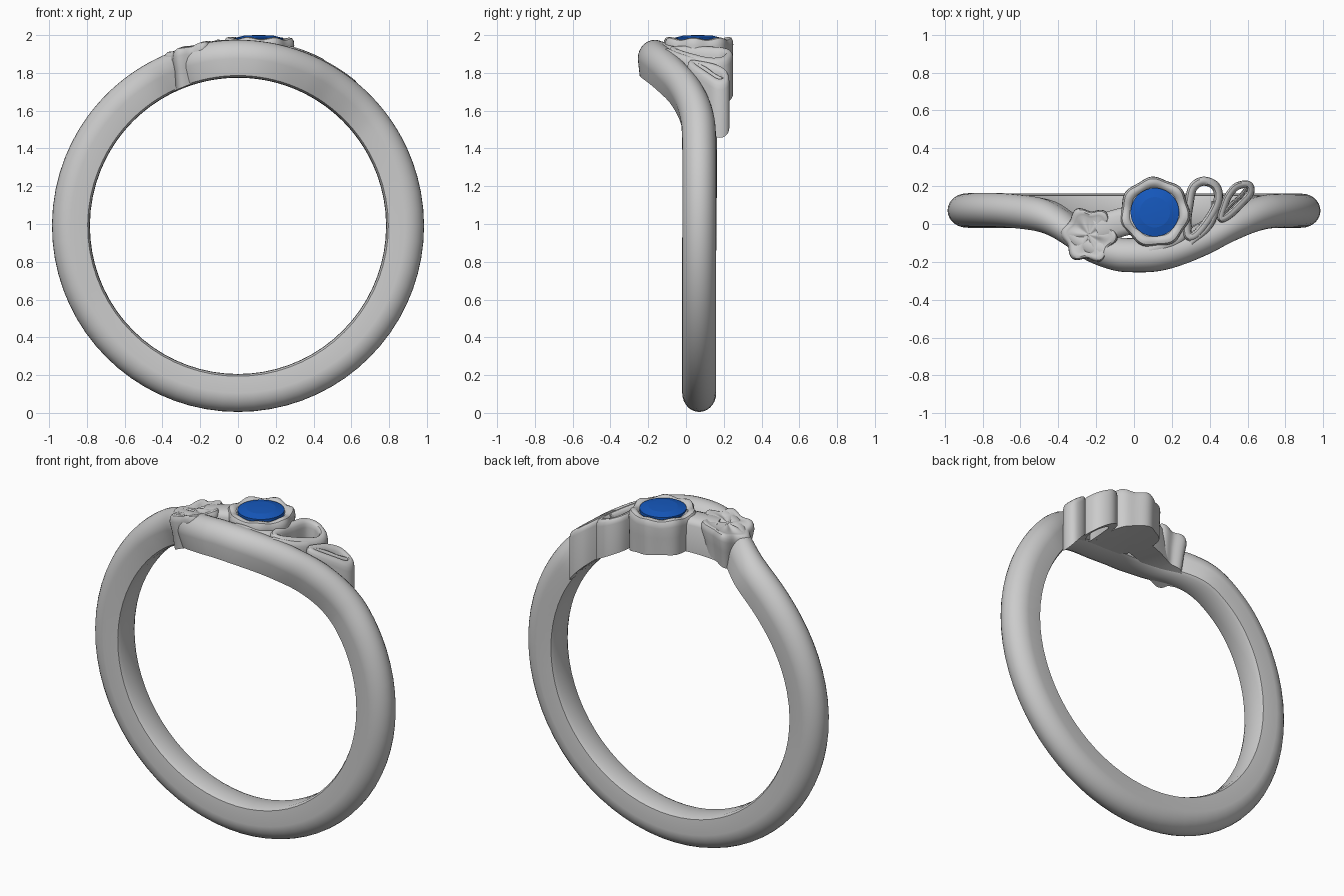
import bpy, bmesh
from math import sin, cos, pi, radians, sqrt
from mathutils import Vector

cube = bpy.data.objects.get("Cube")
if cube:
    bpy.data.objects.remove(cube, do_unlink=True)

CZ, R_IN, R_OUT = 0.99, 0.786, 0.985


def material(name, rgb, rough):
    m = bpy.data.materials.new(name)
    m.use_nodes = True
    m.diffuse_color = (*rgb, 1)
    b = m.node_tree.nodes["Principled BSDF"]
    b.inputs["Base Color"].default_value = (*rgb, 1)
    b.inputs["Roughness"].default_value = rough
    return m


silver = material("silver", (0.6, 0.6, 0.6), 0.4)
blue = material("sapphire blue", (0.008, 0.1, 0.52), 0.3)


def arc_z(x, r):
    return CZ + sqrt(r * r - x * x)


def spline(pts, n, closed=False):
    """Catmull-Rom samples through the points."""
    p = [Vector(q) for q in pts]
    p = [p[-1]] + p + p[:2] if closed else [2 * p[0] - p[1]] + p + [2 * p[-1] - p[-2]]
    out = []
    for a, b, c, d in zip(p, p[1:], p[2:], p[3:]):
        for i in range(n):
            t = i / n
            out.append(0.5 * (2 * b + (c - a) * t + (2 * a - 5 * b + 4 * c - d) * t * t
                              + (3 * b - a - 3 * c + d) * t ** 3))
    return out if closed else out + [p[-2]]


def loft(name, rings, mat, wrap=False, cap=False, angle=40):
    """Skin a list of closed rings of points."""
    bm = bmesh.new()
    vs = [[bm.verts.new(co) for co in r] for r in rings]
    n = len(vs[0])
    pairs = list(zip(vs, vs[1:])) + ([(vs[-1], vs[0])] if wrap else [])
    for a, b in pairs:
        for i in range(n):
            j = (i + 1) % n
            bm.faces.new((a[i], a[j], b[j], b[i]))
    if cap:
        bm.faces.new(vs[0][::-1])
        bm.faces.new(vs[-1])
    bmesh.ops.recalc_face_normals(bm, faces=bm.faces)
    me = bpy.data.meshes.new(name)
    bm.to_mesh(me)
    bm.free()
    ob = bpy.data.objects.new(name, me)
    bpy.context.collection.objects.link(ob)
    me.materials.append(mat)
    bpy.ops.object.select_all(action="DESELECT")
    ob.select_set(True)
    bpy.context.view_layer.objects.active = ob
    bpy.ops.object.shade_smooth_by_angle(angle=radians(angle))
    return ob


# Band: D-shaped section swept round the finger, swinging forward at the top
keys = [(-180, .07), (-140, .07), (-100, .07), (-60, .075), (-43, .065), (-32, .04), (-24, -.02),
        (-16, -.105), (-7, -.155), (0, -.165), (8, -.16), (16, -.13), (26, -.07),
        (36, .0), (48, .055), (62, .07), (100, .07), (140, .07), (180, .07)]
section = [(-.06, R_IN), (0, R_IN - .002), (.06, R_IN), (.08, R_IN + .01)]
section += [(.09 * cos(a), .885 + (R_OUT - .885) * sin(a))
            for a in [pi * i / 14 for i in range(15)]]
section += [(-.08, R_IN + .01)]
band = []
for phi, y in spline(keys, 8)[:-1]:
    s, c = sin(radians(phi)), cos(radians(phi))
    band.append([(r * s, y + dy, CZ + r * c) for dy, r in section])
loft("band", band, silver, wrap=True)


def plug(name, cx, cy, radius, top, taper=1.0, dish=0.0, n=72):
    """Solid boss with a lobed outline, its underside cut to the finger hole."""
    def ring(scale, z):
        pts = []
        for i in range(n):
            a = 2 * pi * i / n
            x, y = cx + scale * radius(a) * cos(a), cy + scale * radius(a) * sin(a)
            pts.append((x, y, z(x, a)))
        return pts
    under = lambda x, a: arc_z(x, R_IN + .004)
    rings = [ring(s * taper, under) for s in (.05, .4, .75, 1)]
    rings.append(ring((1 + taper) / 2, lambda x, a: (top(x, a) + under(x, a)) / 2))
    for s, d in ((1, -.04), (.985, -.018), (.94, -.004), (.86, 0), (.77, -.004),
                 (.7, -dish), (.4, -dish), (.05, -dish)):
        rings.append(ring(s, lambda x, a: top(x, a) + d))
    return loft(name, rings, silver, cap=True)


# Stone setting with a softly scalloped rim
plug("stone_setting", .11, .062, lambda a: .183 + .006 * cos(7 * a + 1),
     lambda x, a: 1.985 - .02 * max(0, x - .1) + .006 * cos(7 * a + 1), .97, .02)

# Blossom on the left shoulder
plug("blossom", -.238, -.058, lambda a: .139 + .014 * cos(6 * a + .5),
     lambda x, a: arc_z(x, .988) + .005 * cos(6 * a + .5), .8, .008)


def gem_ring(r, z, n=48):
    return [(.11 + r * cos(2 * pi * i / n), .062 + r * sin(2 * pi * i / n), z) for i in range(n)]


# Round stone with a flat table
loft("stone", [gem_ring(.06, 1.9), gem_ring(.128, 1.96), gem_ring(.128, 1.985),
               gem_ring(.08, 1.997), gem_ring(.02, 2.0)], blue, cap=True, angle=10)


def strip(name, path, width, closed=False, lift=.0, steps=8):
    """Upright rounded rib along a plan path, from the finger hole to the outer arc."""
    pts = spline(path, steps, closed)
    n = len(pts)
    rings = []
    for i, p in enumerate(pts):
        a = pts[i - 1] if closed or i else p
        b = pts[(i + 1) % n] if closed or i < n - 1 else p
        t = (b - a).normalized()
        side = Vector((-t.y, t.x))
        ring = []
        for o, d in ((-1, None), (-1, -.035), (-.85, -.014), (-.5, -.003), (0, 0),
                     (.5, -.003), (.85, -.014), (1, -.035), (1, None)):
            q = p + side * o * width / 2
            z = arc_z(q.x, R_IN + .004) if d is None else arc_z(q.x, R_OUT + lift) + d
            ring.append((q.x, q.y, z))
        rings.append(ring)
    return loft(name, rings, silver, wrap=closed, cap=not closed)


# Bridge joining blossom and setting
strip("bridge", [(-.2, -.03), (-.1, -.0), (-.02, .02), (.08, .04)], .15, lift=.002)

# Two open leaves on the right shoulder
strip("large_leaf", [(.29, .1), (.31, .19), (.365, .226), (.43, .2), (.445, .13), (.405, .04),
                     (.33, -.055), (.285, -.06), (.28, .02)], .048, closed=True, lift=.008)
strip("small_leaf", [(.475, .09), (.5, .15), (.545, .2), (.605, .207), (.615, .165), (.57, .11),
                     (.5, .045), (.46, .03)], .04, closed=True, lift=.004)
strip("leaf_vein", [(.47, .05), (.51, .1), (.56, .145), (.595, .19)], .022)

# Ribs carrying the leaves down to the band
strip("leaf_stem", [(.43, .12), (.425, .05), (.38, -.03), (.3, -.1)], .04, lift=.002)
strip("setting_stem", [(.28, .0), (.24, -.07), (.17, -.11), (.08, -.14)], .07, lift=-.004)
